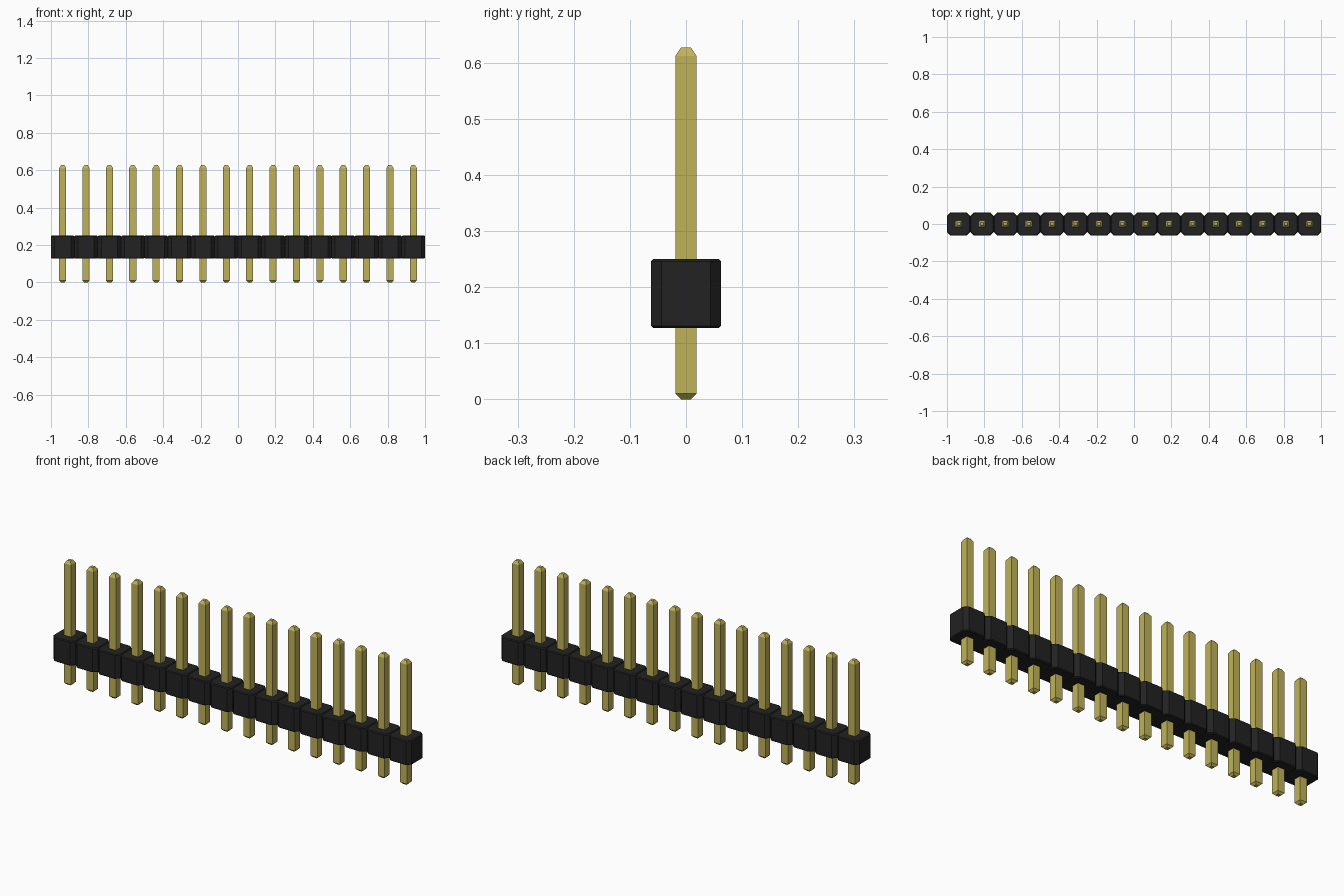
import bpy, bmesh

if "Cube" in bpy.data.objects:
    bpy.data.objects.remove(bpy.data.objects["Cube"])

PINS, PITCH = 16, 0.125


def material(name, rgb):
    m = bpy.data.materials.new(name)
    m.diffuse_color = (*rgb, 1)
    m.use_nodes = True
    m.node_tree.nodes["Principled BSDF"].inputs["Base Color"].default_value = m.diffuse_color
    return m


black = material("black plastic", (0.016, 0.016, 0.016))
gold = material("gold metal", (0.53, 0.45, 0.10))


def loft(name, rings, mat):
    """Stack of (outline, z) rings, skinned and capped."""
    bm = bmesh.new()
    loops = [[bm.verts.new((x, y, z)) for x, y in pts] for pts, z in rings]
    for a, b in zip(loops, loops[1:]):
        for i in range(len(a)):
            j = (i + 1) % len(a)
            bm.faces.new((a[i], a[j], b[j], b[i]))
    bm.faces.new(loops[0][::-1])
    bm.faces.new(loops[-1])
    mesh = bpy.data.meshes.new(name)
    bm.to_mesh(mesh)
    bm.free()
    mesh.materials.append(mat)
    return mesh


def square(h):
    return [(-h, -h), (h, -h), (h, h), (-h, h)]


def octagon(h, c):
    k = h - c
    return [(-k, -h), (k, -h), (h, -k), (h, k),
            (k, h), (-k, h), (-h, k), (-h, -k)]


# Octagonal housing block with slightly eased top and bottom edges
H, C, E = 0.0625, 0.019, 0.004
block = loft("housing_block", [
    (octagon(H - E, C), 0.127), (octagon(H, C), 0.127 + E),
    (octagon(H, C), 0.25 - E), (octagon(H - E, C), 0.25)], black)

# Square pin with tapered tips
pin = loft("pin", [(square(0.009), 0), (square(0.019), 0.01),
                   (square(0.019), 0.612), (square(0.009), 0.627)], gold)

# Row of identical positions
for i in range(PINS):
    x = (i - (PINS - 1) / 2) * PITCH
    for mesh in (block, pin):
        ob = bpy.data.objects.new(f"{mesh.name}_{i + 1}", mesh)
        ob.location.x = x
        bpy.context.collection.objects.link(ob)
